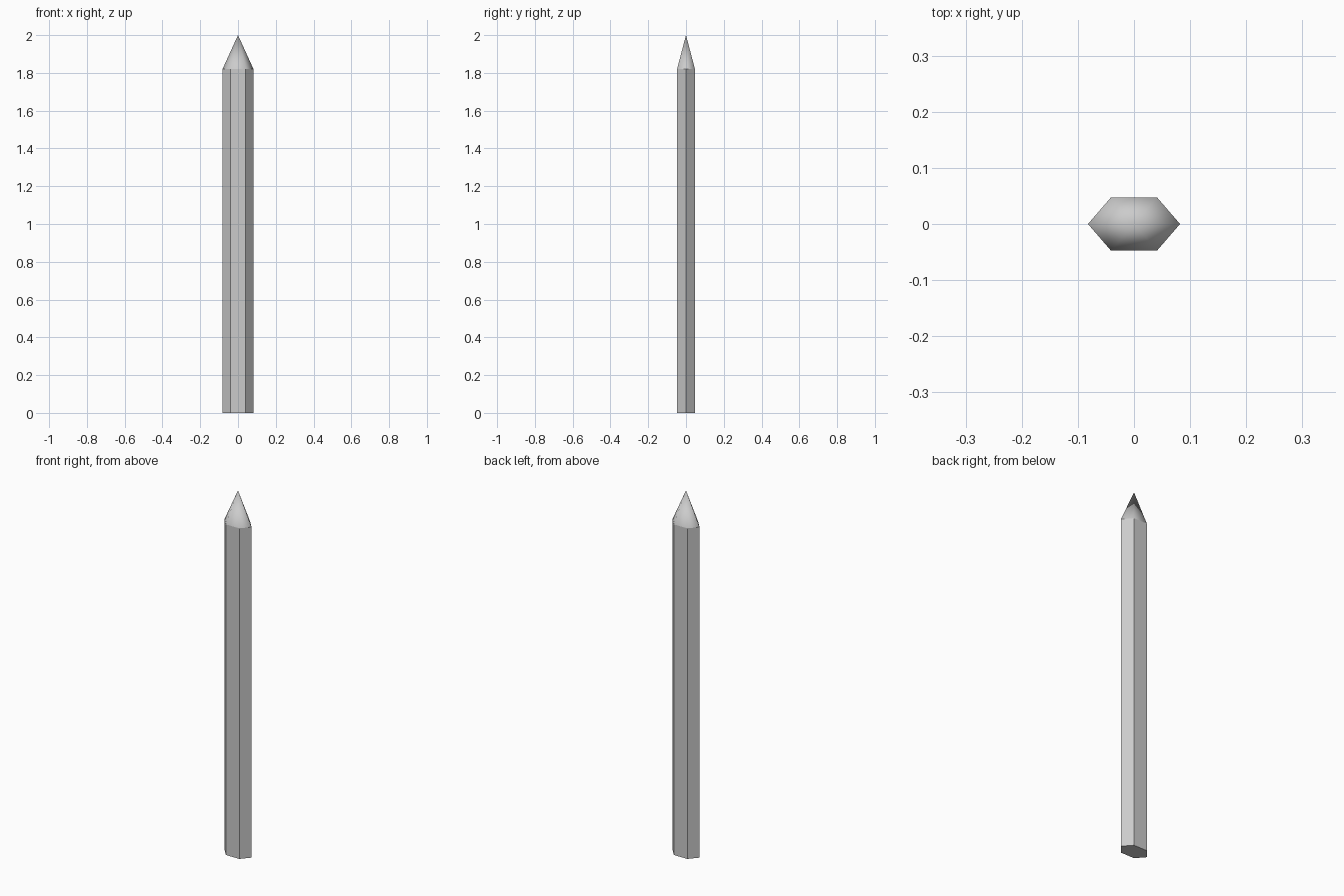
import bpy

if "Cube" in bpy.data.objects:
    bpy.data.objects.remove(bpy.data.objects["Cube"])

# Squashed hexagon cross-section, points on the left and right
RX, RY = 0.082, 0.0475
SHOULDER, TOP = 1.82, 2.0
HEX = [(RX, 0), (RX / 2, RY), (-RX / 2, RY), (-RX, 0), (-RX / 2, -RY), (RX / 2, -RY)]


def ring(z):
    return [(x, y, z) for x, y in HEX]


def make_part(name, verts, faces, smooth):
    mesh = bpy.data.meshes.new(name)
    mesh.from_pydata(verts, [], faces)
    mesh.polygons.foreach_set("use_smooth", [smooth] * len(mesh.polygons))
    mesh.update()
    obj = bpy.data.objects.new(name, mesh)
    bpy.context.collection.objects.link(obj)
    return obj


# Flat-sided shaft with a closed bottom
sides = [(i, (i + 1) % 6, (i + 1) % 6 + 6, i + 6) for i in range(6)]
make_part("picket_shaft", ring(0) + ring(SHOULDER), sides + [(5, 4, 3, 2, 1, 0)], False)

# Smooth-shaded pointed tip that closes the shaft
slopes = [(i, (i + 1) % 6, 6) for i in range(6)]
make_part("picket_tip", ring(SHOULDER) + [(0, 0, TOP)], slopes, True)
